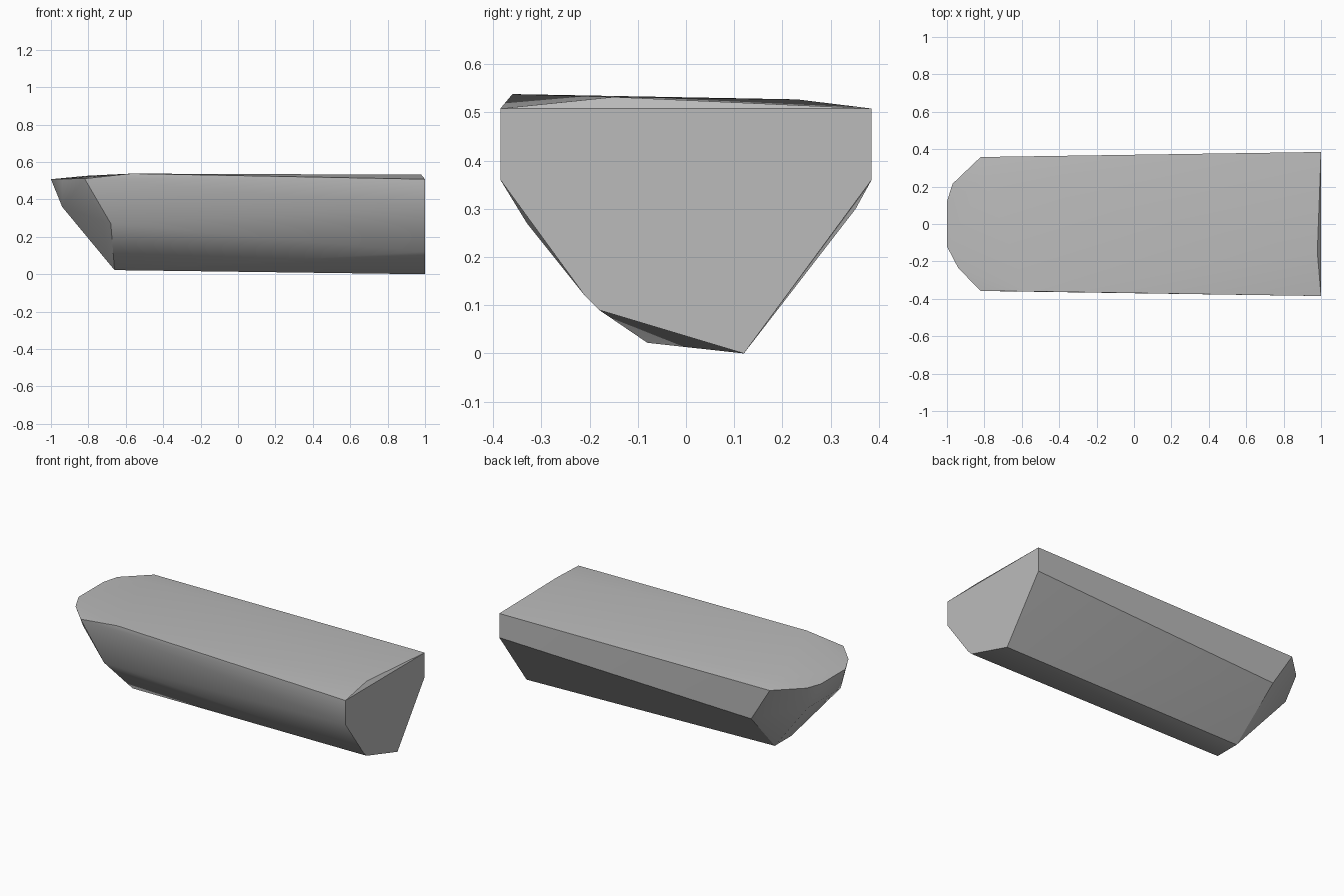
import bpy
import bmesh

cube = bpy.data.objects.get("Cube")
if cube:
    bpy.data.objects.remove(cube, do_unlink=True)

# Plain grey stone
grey = bpy.data.materials.new("plain grey")
grey.use_nodes = True
colour = (0.5, 0.5, 0.5, 1)
grey.diffuse_color = colour
grey.node_tree.nodes["Principled BSDF"].inputs["Base Color"].default_value = colour

# Flat-cut end section (y, z)
end = [(-0.385, 0.508), (0.385, 0.508), (0.385, 0.36),
       (0.12, 0), (-0.18, 0.09), (-0.21, 0.12), (-0.385, 0.36)]
points = [(1, y, z) for y, z in end]

# Sloping nose: keel, lower rim and chamfer corners
for side in (-1, 1):
    points += [(-0.66, side * 0.08, 0.022),
               (-0.94, side * 0.16, 0.36),
               (-1, side * 0.12, 0.508),
               (-0.82, side * 0.358, 0.511)]
points += [(-0.68, -0.33, 0.27), (-0.69, 0.352, 0.30),
           (-0.97, 0.215, 0.511), (-0.94, -0.235, 0.51)]

# Slightly crowned top
points += [(-0.57, -0.36, 0.538), (-0.8, 0.23, 0.527), (0.98, -0.15, 0.532)]

# Wrap the corners in one convex block
bm = bmesh.new()
for p in points:
    bm.verts.new(p)
bmesh.ops.convex_hull(bm, input=bm.verts)
loose = [v for v in bm.verts if not v.link_faces]
bmesh.ops.delete(bm, geom=loose, context='VERTS')
bmesh.ops.dissolve_limit(bm, angle_limit=0.01, verts=bm.verts, edges=bm.edges)
bmesh.ops.recalc_face_normals(bm, faces=bm.faces)
mesh = bpy.data.meshes.new("stone_block")
bm.to_mesh(mesh)
bm.free()
mesh.materials.append(grey)
block = bpy.data.objects.new("stone_block", mesh)
bpy.context.collection.objects.link(block)

# Soft shading over shallow edges, crisp on the cut ones
bpy.ops.object.select_all(action='DESELECT')
block.select_set(True)
bpy.context.view_layer.objects.active = block
bpy.ops.object.shade_smooth_by_angle(angle=0.55)
